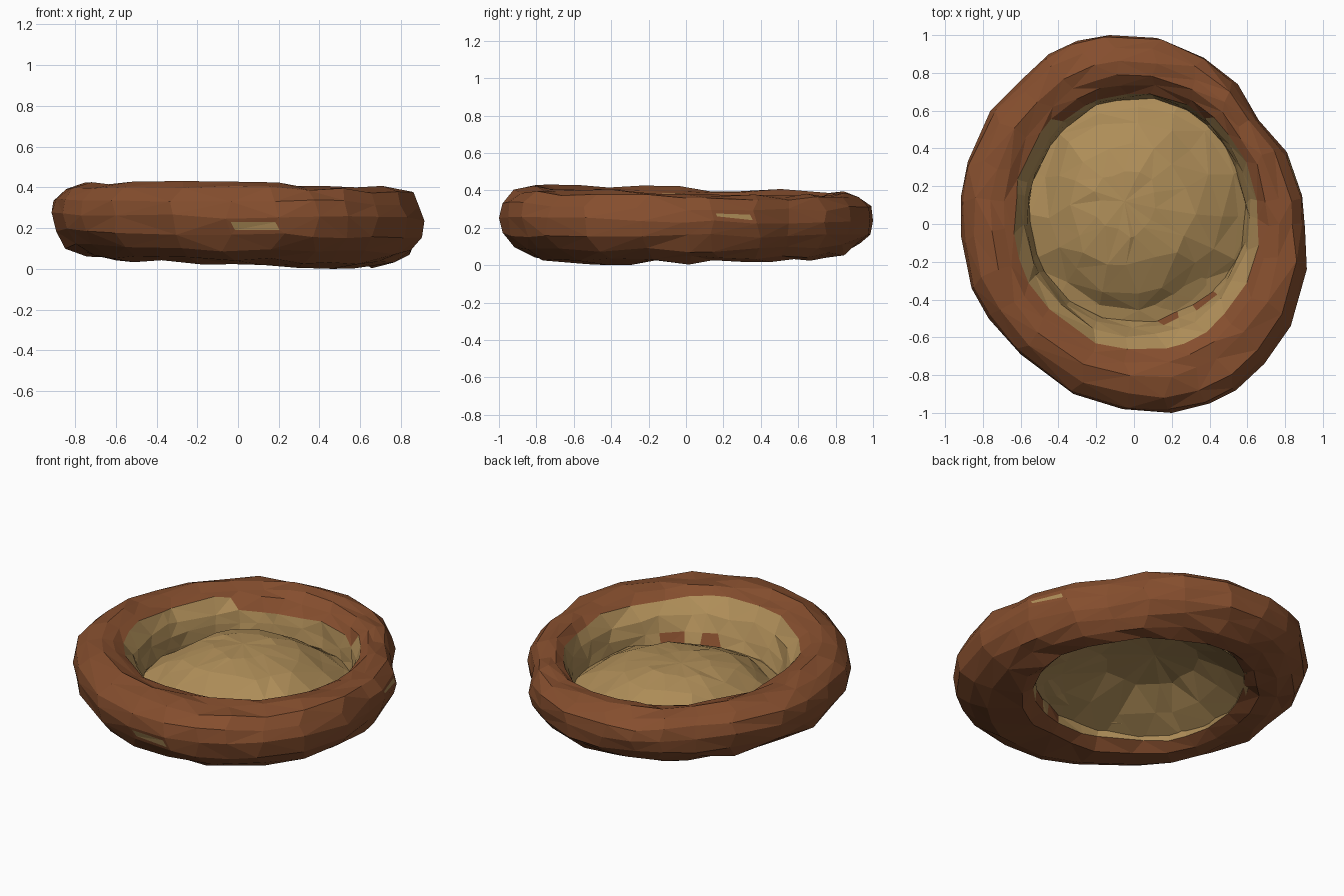
import bpy, bmesh, math, random
from mathutils import Vector

if "Cube" in bpy.data.objects:
    bpy.data.objects.remove(bpy.data.objects["Cube"])

random.seed(4)


def material(name, rgb):
    m = bpy.data.materials.new(name)
    m.diffuse_color = (*rgb, 1)
    m.use_nodes = True
    m.node_tree.nodes["Principled BSDF"].inputs["Base Color"].default_value = m.diffuse_color
    return m


brown = material("brown fabric", (0.235, 0.076, 0.027))
tan = material("tan lining", (0.425, 0.268, 0.098))


def finish(name, bm, mats):
    bmesh.ops.triangulate(bm, faces=bm.faces[:])
    bmesh.ops.recalc_face_normals(bm, faces=bm.faces[:])
    me = bpy.data.meshes.new(name)
    bm.to_mesh(me)
    bm.free()
    for m in mats:
        me.materials.append(m)
    ob = bpy.data.objects.new(name, me)
    bpy.context.collection.objects.link(ob)
    return ob


def inner_edge(a, scale=1.0):
    """Innermost line of the bolster in direction a."""
    return Vector((0.015 + 0.585 * scale * math.cos(a), 0.04 + 0.64 * scale * math.sin(a), 0))


# Uneven outer outline seen from the top
outline = [(.915, -.24), (.905, -.02), (.89, .15), (.81, .38), (.66, .55), (.55, .74), (.37, .88),
           (.12, .985), (-.13, 1.0), (-.3, .97), (-.45, .9), (-.6, .76), (-.76, .6),
           (-.88, .33), (-.915, .15), (-.915, -.07), (-.86, -.34), (-.77, -.5),
           (-.6, -.69), (-.32, -.9), (-.06, -.98), (.2, -1.0), (.4, -.95), (.54, -.88),
           (.69, -.74), (.83, -.54)]

# Sagging section of the bolster: (outward -1..1, height 0..1), lowest near the inside
section = [(1, .6), (.92, .79), (.6, .95), (.1, 1), (-.3, .97), (-.62, .89), (-.9, .7),
           (-1, .48), (-1.08, .28), (-1.0, .12), (-.6, 0), (.05, .06), (.55, .18), (.89, .38)]
bm = bmesh.new()
rings = []
for x, y in outline:
    a = math.atan2(y, x)
    p, q = Vector((x, y, 0)), inner_edge(math.atan2(y / 1.09, x))
    mid, half = (p + q) / 2, (p - q) / 2
    side = Vector((-math.sin(a), math.cos(a), 0))
    top = 0.40 + 0.025 * math.cos(a - math.radians(235))   # highest at front left
    low = 0.035 - 0.02 * math.cos(a - math.radians(-38))   # lowest at front right
    ring = []
    for s, (u, w) in enumerate(section):
        j = 0 if s == 0 else 1
        if 6 <= s <= 10:                                   # front wall leans further in
            u -= (s - 5) * 0.11 * max(0, -math.sin(a)) ** 2
        v = mid + half * (u + j * random.uniform(-.05, .05))
        v += side * j * random.uniform(-.035, .035)
        v.z = low + (top - low) * w + random.uniform(-.014, .014)
        ring.append(bm.verts.new(v))
    rings.append(ring)
n, m = len(rings), len(section)
for i in range(n):
    ang = math.degrees(math.atan2(outline[i][1], outline[i][0]))
    first = 6 if 50 < ang < 125 else 5                     # lining starts lower at the back
    last = 7 if -90 < ang < -45 and i % 2 else 9           # bare patches at the front right
    for j in range(m):
        f = bm.faces.new((rings[i][j], rings[(i + 1) % n][j],
                          rings[(i + 1) % n][(j + 1) % m], rings[i][(j + 1) % m]))
        f.material_index = int(first <= j < last)
# Small worn spots of lining on the outside
bm.normal_update()
for spot in ((.05, -.98, .23), (.85, .23, .25)):
    f = min(bm.faces, key=lambda g: (g.calc_center_median() - Vector(spot)).length)
    bmesh.ops.inset_individual(bm, faces=[f], thickness=0.03)
    f.material_index = 1
lowest = min(v.co.z for v in bm.verts)
for v in bm.verts:
    v.co.z -= lowest
finish("bolster_ring", bm, [brown, tan])

# Domed cushion with a hollow underside: (size, height) of each loop from top to bottom
loops = [(.28, .325), (.55, .288), (.78, .22), (.92, .155), (1.06, .11),
         (1.04, .09), (.78, .18), (.45, .265)]
bm = bmesh.new()
count = 16
rows = []
for size, z in loops:
    row = []
    for i in range(count):
        a = math.tau * i / count
        v = inner_edge(a, size)
        if size < 0.95:
            v += Vector((-.08, .08, 0)) * (1 - size)       # crown sits to the back left
            v += Vector((random.uniform(-.03, .03), random.uniform(-.03, .03), 0))
            if math.sin(a) < -.5:
                v.y += .09 * size                          # steeper drop at the front
        row.append(bm.verts.new((v.x, v.y, z + random.uniform(-.008, .008))))
    rows.append(row)
for r0, r1 in zip(rows, rows[1:]):
    for i in range(count):
        k = (i + 1) % count
        bm.faces.new((r0[i], r0[k], r1[k], r1[i]))
for row, z in ((rows[0], .335), (rows[-1], .295)):
    tip = bm.verts.new((-.05, .12, z))
    for i in range(count):
        bm.faces.new((row[i], row[(i + 1) % count], tip))
finish("cushion", bm, [tan])
